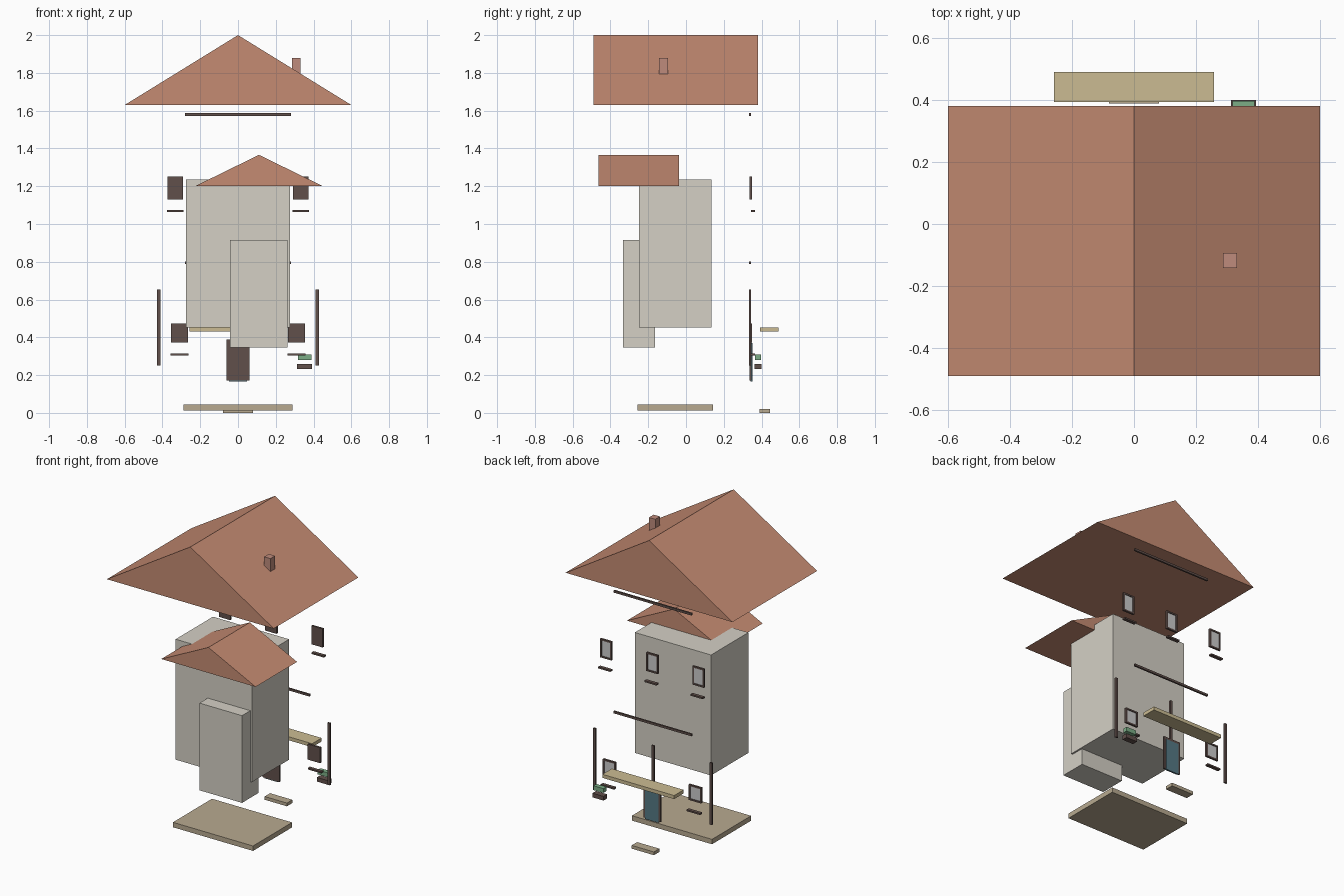
import bpy, bmesh
from mathutils import Vector

if "Cube" in bpy.data.objects:
    bpy.data.objects.remove(bpy.data.objects["Cube"])


def material(name, rgb):
    m = bpy.data.materials.new(name)
    m.diffuse_color = (*rgb, 1)
    m.use_nodes = True
    m.node_tree.nodes["Principled BSDF"].inputs["Base Color"].default_value = m.diffuse_color
    return m


TILE = material("roof_tile", (0.56, 0.26, 0.17))
BRICK = material("brick", (0.52, 0.26, 0.20))
WALL = material("plaster", (0.66, 0.63, 0.56))
STONE = material("stone", (0.48, 0.40, 0.28))
SAND = material("sand", (0.60, 0.50, 0.29))
WOOD = material("dark_wood", (0.12, 0.08, 0.07))
GLASS = material("glass", (0.55, 0.58, 0.58))
TEAL = material("teal", (0.09, 0.19, 0.23))
LEAF = material("leaf", (0.20, 0.42, 0.24))


def finish(name, bm, *mats):
    bmesh.ops.recalc_face_normals(bm, faces=bm.faces)
    me = bpy.data.meshes.new(name)
    bm.to_mesh(me)
    bm.free()
    for m in mats:
        me.materials.append(m)
    ob = bpy.data.objects.new(name, me)
    bpy.context.collection.objects.link(ob)
    return ob


def cube_bm(x, y, z):
    bm = bmesh.new()
    bmesh.ops.create_cube(bm, size=1)
    for v in bm.verts:
        v.co = Vector([(lo + hi) / 2 + c * (hi - lo) for c, (lo, hi) in zip(v.co, (x, y, z))])
    return bm


def box(name, x, y, z, mat):
    return finish(name, cube_bm(x, y, z), mat)


def gable(name, x, y, z, mat):
    """Solid triangular roof with its ridge along y."""
    bm = bmesh.new()
    profile = [(x[0], z[0]), (x[1], z[0]), (sum(x) / 2, z[1])]
    face = bm.faces.new([bm.verts.new((px, y[0], pz)) for px, pz in profile])
    ext = bmesh.ops.extrude_face_region(bm, geom=[face], use_keep_orig=True)
    moved = [g for g in ext["geom"] if isinstance(g, bmesh.types.BMVert)]
    bmesh.ops.translate(bm, verts=moved, vec=(0, y[1] - y[0], 0))
    return finish(name, bm, mat)


def window(name, cx, w, z):
    """Framed window with a slightly sunk pane facing the back (+y)."""
    bm = cube_bm((cx - w / 2, cx + w / 2), (0.337, 0.35), z)
    pane = max(bm.faces, key=lambda f: f.calc_center_median().y)
    bmesh.ops.recalc_face_normals(bm, faces=bm.faces)
    bmesh.ops.inset_region(bm, faces=[pane], thickness=0.014)
    ext = bmesh.ops.extrude_face_region(bm, geom=[pane])
    bmesh.ops.translate(bm, verts=[g for g in ext["geom"] if isinstance(g, bmesh.types.BMVert)],
                        vec=(0, -0.005, 0))
    if pane.is_valid:
        bm.faces.remove(pane)
    for g in ext["geom"]:
        if isinstance(g, bmesh.types.BMFace):
            g.material_index = 1
    return finish(name, bm, WOOD, GLASS)


# Roofs and chimney
gable("main_roof", (-0.6, 0.6), (-0.49, 0.38), (1.63, 2.0), TILE)
gable("small_roof", (-0.228, 0.45), (-0.462, -0.036), (1.2, 1.366), TILE)
box("chimney", (0.287, 0.332), (-0.142, -0.094), (1.79, 1.88), BRICK)

# Wall blocks
box("main_walls", (-0.274, 0.274), (-0.249, 0.134), (0.452, 1.235), WALL)
box("front_wing", (-0.043, 0.263), (-0.334, -0.163), (0.347, 0.914), WALL)

# Base, step and canopy
box("base_slab", (-0.288, 0.288), (-0.257, 0.144), (0.012, 0.044), STONE)
box("door_step", (-0.08, 0.08), (0.388, 0.444), (0.0, 0.021), STONE)
box("canopy", (-0.258, 0.258), (0.393, 0.49), (0.43, 0.453), SAND)

# Timber framing
for i, x in enumerate((-0.419, 0, 0.419)):
    box(f"post_{i}", (x - 0.009, x + 0.009), (0.333, 0.344), (0.25, 0.653), WOOD)
for i, z in enumerate((0.795, 1.58)):
    box(f"beam_{i}", (-0.28, 0.28), (0.333, 0.344), (z - 0.007, z + 0.007), WOOD)

# Windows and sills: three upstairs, two downstairs
rows = (("upper", (-0.332, 0, 0.332), 0.082, (1.13, 1.251), 1.068, 0.088),
        ("lower", (-0.309, 0.309), 0.09, (0.373, 0.474), 0.31, 0.096))
for row, centres, w, z, sill_z, sill_w in rows:
    for i, x in enumerate(centres):
        window(f"{row}_window_{i}", x, w, z)
        box(f"{row}_sill_{i}", (x - sill_w / 2, x + sill_w / 2), (0.344, 0.366),
            (sill_z - 0.005, sill_z + 0.005), WOOD)

# Door
box("door_frame", (-0.061, 0.061), (0.337, 0.348), (0.172, 0.388), WOOD)
box("door_panel", (-0.047, 0.047), (0.341, 0.352), (0.166, 0.371), TEAL)

# Planter with plants floating above it
box("planter", (0.313, 0.393), (0.363, 0.4), (0.233, 0.26), WOOD)
box("plants", (0.317, 0.389), (0.366, 0.396), (0.28, 0.308), LEAF)
